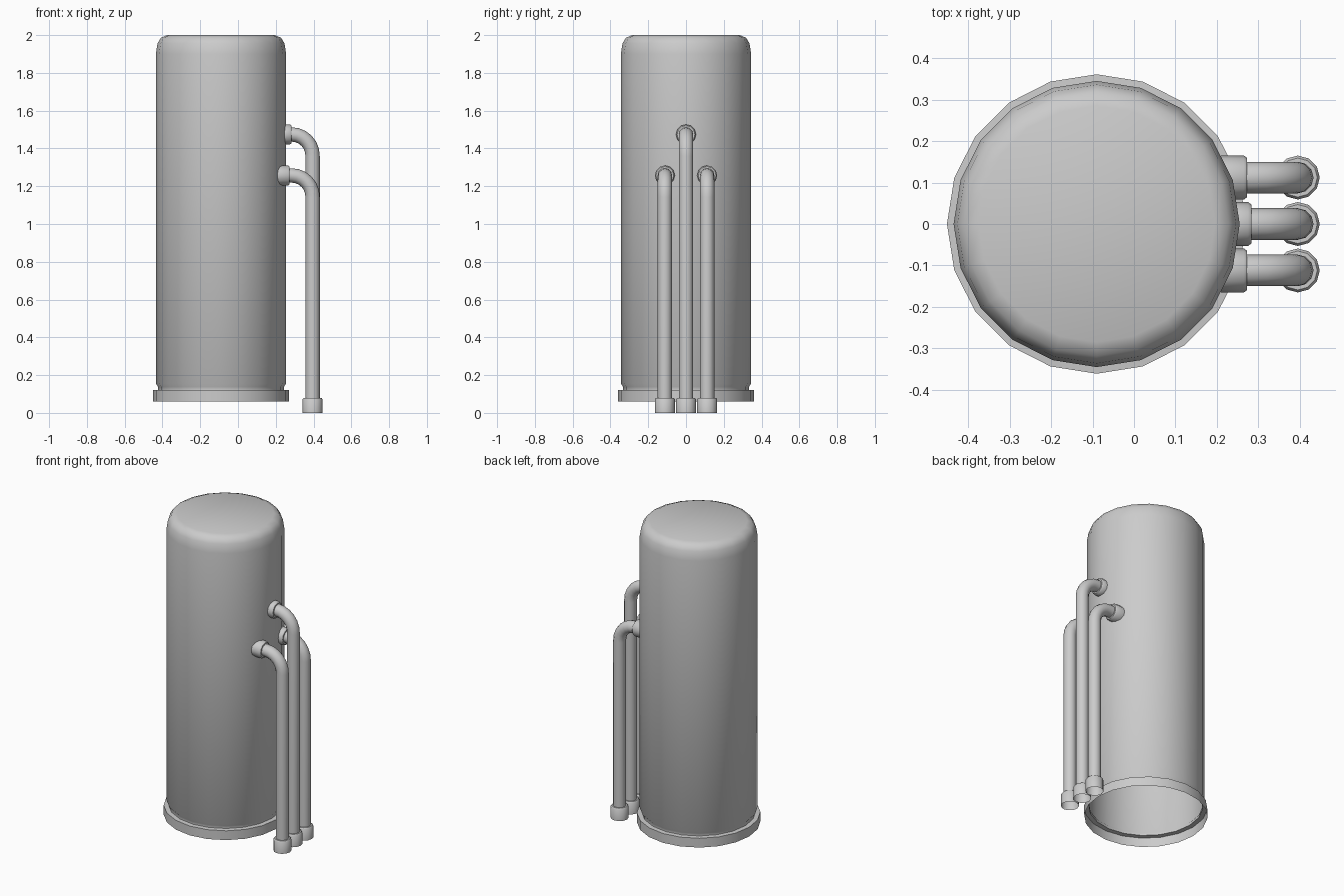
import bpy, bmesh
from math import sin, cos, pi, radians

if "Cube" in bpy.data.objects:
    bpy.data.objects.remove(bpy.data.objects["Cube"])


def sweep(name, stations, sides, y=0.0, cap_start=False):
    """Skin rings along a path in the XZ plane.
    station = (x, z, radius, heading): heading 0 runs along +x, 90 runs down."""
    bm = bmesh.new()
    rings = []
    for x, z, r, heading in stations:
        a = radians(heading)
        ring = []
        for i in range(sides):
            t = 2 * pi * i / sides
            ring.append(bm.verts.new((x + r * cos(t) * sin(a),
                                      y + r * sin(t),
                                      z + r * cos(t) * cos(a))))
        rings.append(ring)
    for r0, r1 in zip(rings, rings[1:]):
        for i in range(sides):
            j = (i + 1) % sides
            bm.faces.new((r0[i], r1[i], r1[j], r0[j]))
    if cap_start:
        bm.faces.new(rings[0])
    bmesh.ops.recalc_face_normals(bm, faces=bm.faces)
    mesh = bpy.data.meshes.new(name)
    bm.to_mesh(mesh)
    bm.free()
    obj = bpy.data.objects.new(name, mesh)
    bpy.context.collection.objects.link(obj)
    bpy.ops.object.select_all(action='DESELECT')
    obj.select_set(True)
    bpy.context.view_layer.objects.active = obj
    bpy.ops.object.shade_smooth_by_angle(angle=radians(40))
    return obj


# Tank: rounded top, straight wall, groove and base ring, open underneath
TANK_X = -0.09
profile = [(0.285, 2.0), (0.318, 1.986), (0.336, 1.957), (0.345, 1.90),
           (0.345, 0.155), (0.333, 0.138), (0.333, 0.122),
           (0.361, 0.12), (0.361, 0.06)]
sweep("tank", [(TANK_X, z, r, 90) for r, z in profile], 20, cap_start=True)


# Pipe: wall collar, quarter bend, long drop and foot collar in one skin
PIPE_X, PIPE_R, COLLAR_R, BEND = 0.395, 0.038, 0.053, 0.115


def pipe(name, y, z, start, collar_end):
    path = [(start, z, COLLAR_R, 0),
            (collar_end - 0.008, z, COLLAR_R, 0),
            (collar_end, z, COLLAR_R - 0.006, 0),
            (collar_end, z, PIPE_R, 0)]
    for k in range(7):
        h = 15 * k
        a = radians(h)
        path.append((PIPE_X - BEND + BEND * sin(a) + 0.004 * (1 - k / 6),
                     z - BEND + BEND * cos(a), PIPE_R, h))
    path += [(PIPE_X, 0.08, PIPE_R, 90),
             (PIPE_X, 0.08, COLLAR_R - 0.006, 90),
             (PIPE_X, 0.072, COLLAR_R, 90),
             (PIPE_X, 0.0, COLLAR_R, 90)]
    sweep(name, path, 12, y)


pipe("middle_pipe", 0.0, 1.474, 0.245, 0.283)
for side, y in (("front", -0.112), ("back", 0.112)):
    pipe(side + "_pipe", y, 1.257, 0.21, 0.273)
